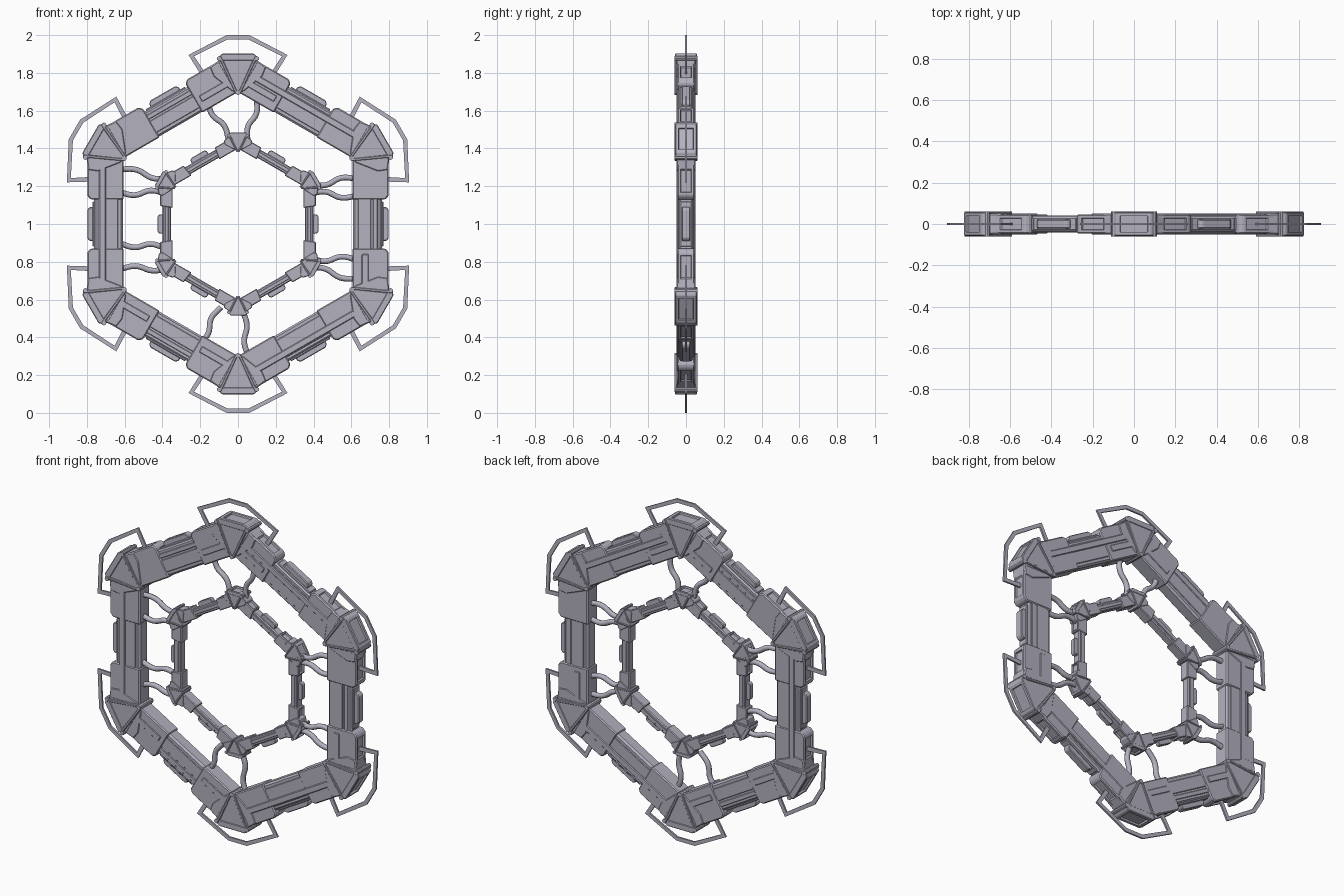
import bpy, bmesh, math
from mathutils import Vector

cube = bpy.data.objects.get("Cube")
if cube:
    bpy.data.objects.remove(cube, do_unlink=True)

CENTRE = Vector((0, 0, 1))
CORNERS = [60 * k for k in range(6)]
SIDES = [a + 30 for a in CORNERS]

metal = bpy.data.materials.new("pale_violet_grey_metal")
metal.use_nodes = True
GREY = (0.45, 0.44, 0.52, 1)
metal.diffuse_color = GREY
metal.node_tree.nodes["Principled BSDF"].inputs["Base Color"].default_value = GREY


def place(name, mesh, angles):
    """Put one shared mesh at several angles round the ring."""
    for n, angle in enumerate(angles):
        ob = bpy.data.objects.new(f"{name}_{n + 1}", mesh)
        ob.location = CENTRE
        ob.rotation_euler.y = math.radians(angle)
        bpy.context.collection.objects.link(ob)


def block(name, outline, depth, angles, bevel=0.0, recess=0.0):
    """Extrude an outline of (tangent, radius) points to +-depth in y."""
    bm = bmesh.new()
    base = bm.faces.new([bm.verts.new((t, -depth, r)) for t, r in outline])
    top = bmesh.ops.extrude_face_region(bm, geom=[base])["geom"]
    moved = [v for v in top if isinstance(v, bmesh.types.BMVert)]
    bmesh.ops.translate(bm, verts=moved, vec=(0, 2 * depth, 0))
    bmesh.ops.recalc_face_normals(bm, faces=bm.faces)
    if bevel:
        bmesh.ops.bevel(bm, geom=bm.edges[:], offset=bevel, segments=1, affect='EDGES')
    if recess:
        bm.normal_update()
        outer = [max(bm.faces, key=lambda f: f.normal.z * f.calc_area())]
        bmesh.ops.inset_individual(bm, faces=outer, thickness=recess)
        bmesh.ops.inset_individual(bm, faces=outer, thickness=0.003, depth=-0.01)
    mesh = bpy.data.meshes.new(name)
    bm.to_mesh(mesh)
    bm.free()
    mesh.materials.append(metal)
    place(name, mesh, angles)


def rect(t0, t1, r0, r1):
    return [(t0, r0), (t1, r0), (t1, r1), (t0, r1)]


def strip(p, q, width):
    """Outline of a thin bar between two points."""
    p, q = Vector(p), Vector(q)
    d = (q - p).normalized() * width / 2
    n = Vector((-d.y, d.x))
    return [p - n, q - n, q + n, p + n]


def mirrored(half):
    return half + [(-t, r) for t, r in reversed(half)]


def disc(t, r, radius, sides=10):
    return [(t + radius * math.cos(math.tau * k / sides),
             r + radius * math.sin(math.tau * k / sides)) for k in range(sides)]


# Outer ring: beams with raised slabs and an outer lug
block("outer_beam", mirrored([(0.355, 0.61), (0.435, 0.762)]), 0.038, SIDES, 0.01)
block("beam_slab", rect(-0.34, 0.34, 0.635, 0.705), 0.042, SIDES, 0.003)
block("beam_rail", rect(-0.34, 0.34, 0.715, 0.74), 0.042, SIDES, 0.003)
block("outer_lug", mirrored([(0.09, 0.74), (0.09, 0.785), (0.075, 0.798)]), 0.022, SIDES, 0.004)
block("lug_foot", rect(-0.12, 0.12, 0.74, 0.77), 0.03, SIDES, 0.004)

# Sleeves at both ends of every beam
for s, end in ((-1, "start"), (1, "finish")):
    sleeve = [(s * 0.13, 0.605), (s * 0.35, 0.605), (s * 0.44, 0.775),
              (s * 0.40, 0.798), (s * 0.15, 0.798), (s * 0.13, 0.78)]
    block(f"{end}_sleeve", sleeve, 0.046, SIDES, 0.006, 0.016)
    block(f"{end}_sleeve_collar", rect(s * 0.335, s * 0.36, 0.602, 0.79), 0.051, SIDES, 0.004)
    block(f"{end}_sleeve_panel", rect(s * 0.16, s * 0.33, 0.655, 0.69), 0.05,
          SIDES[1::2] if s > 0 else SIDES[::3], 0.003)
block("long_cover", rect(-0.3, 0.37, 0.7, 0.735), 0.05, [SIDES[0], SIDES[2], SIDES[4]], 0.004)

# Outer corners: wedge, edge ribs, recessed cap and bolts
block("corner_core", mirrored([(0.03, 0.70), (0.13, 0.78), (0.15, 0.83), (0.09, 0.875)]),
      0.05, CORNERS, 0.006)
block("corner_wedge", mirrored([(0.008, 0.70), (0.09, 0.885)]), 0.055, CORNERS, 0.004)
block("corner_cap", mirrored([(0.102, 0.865), (0.102, 0.885), (0.085, 0.902)]),
      0.058, CORNERS, 0.004, 0.02)
for s, side in ((-1, "right"), (1, "left")):
    block(f"{side}_corner_rib", strip((s * 0.006, 0.69), (s * 0.098, 0.89), 0.014),
          0.06, CORNERS, 0.003)
    block(f"{side}_corner_bolt", disc(s * 0.1, 0.876, 0.012), 0.061, CORNERS)
block("apex_bolt", disc(0, 0.695, 0.012), 0.061, CORNERS)

# Flat guard handles around the corners
outer_edge = mirrored([(0.2, 0.795), (0.262, 0.895), (0.06, 1.0)])
inner_edge = mirrored([(0.178, 0.806), (0.232, 0.888), (0.054, 0.978)])
block("guard_handle", outer_edge + inner_edge[::-1], 0.005, CORNERS)

# Inner ring: beams, sleeves, lugs
block("inner_beam", mirrored([(0.2, 0.355), (0.225, 0.4)]), 0.024, SIDES, 0.005)
block("inner_beam_slab", rect(-0.18, 0.18, 0.368, 0.387), 0.027, SIDES, 0.002)
block("inner_lug", mirrored([(0.05, 0.39), (0.05, 0.418), (0.04, 0.426)]), 0.014, SIDES, 0.003)
for s, end in ((-1, "start"), (1, "finish")):
    block(f"inner_{end}_sleeve", [(s * 0.085, 0.346), (s * 0.195, 0.346), (s * 0.235, 0.412),
                                  (s * 0.095, 0.412)], 0.03, SIDES, 0.004, 0.008)

# Inner corners
block("inner_corner_core", mirrored([(0.015, 0.392), (0.07, 0.42), (0.075, 0.44), (0.04, 0.47)]),
      0.032, CORNERS, 0.003)
block("inner_corner_wedge", mirrored([(0.005, 0.39), (0.045, 0.475)]), 0.036, CORNERS, 0.002)
block("inner_corner_cap", mirrored([(0.05, 0.462), (0.05, 0.472), (0.04, 0.484)]),
      0.038, CORNERS, 0.002, 0.012)
for s, side in ((-1, "right"), (1, "left")):
    block(f"inner_{side}_corner_rib", strip((s * 0.003, 0.382), (s * 0.05, 0.476), 0.009),
          0.04, CORNERS, 0.002)
    block(f"inner_{side}_corner_bolt", disc(s * 0.05, 0.468, 0.008), 0.041, CORNERS)

# Wavy cables joining the rings: inner x, z then outer x, z
CABLES = [(-0.05, 1.45, -0.16, 1.65), (0.05, 1.44, 0.1, 1.66),
          (0.38, 1.21, 0.63, 1.24), (0.38, 1.16, 0.63, 1.15),
          (0.38, 0.82, 0.63, 0.81), (0.37, 0.77, 0.63, 0.71),
          (-0.09, 0.56, -0.21, 0.36), (0.02, 0.55, 0.06, 0.29),
          (-0.38, 0.87, -0.63, 0.9), (-0.36, 0.77, -0.63, 0.76),
          (-0.38, 1.16, -0.63, 1.17), (-0.36, 1.24, -0.63, 1.29)]
for n, (x0, z0, x1, z1) in enumerate(CABLES):
    a, b = Vector((x0, 0, z0)), Vector((x1, 0, z1))
    sway = Vector((a.z - b.z, 0, b.x - a.x)).normalized() * 0.014 * (-1) ** n
    curve = bpy.data.curves.new("cable", 'CURVE')
    curve.dimensions = '3D'
    curve.bevel_depth = 0.015
    curve.bevel_resolution = 2
    curve.resolution_u = 5
    spline = curve.splines.new('BEZIER')
    spline.bezier_points.add(3)
    for k, point in enumerate(spline.bezier_points):
        point.co = a.lerp(b, k / 3) + sway * (0, -1, 1, 0)[k]
        point.handle_left_type = point.handle_right_type = 'AUTO'
    path = bpy.data.objects.new("cable_path", curve)
    bpy.context.collection.objects.link(path)
    mesh = bpy.data.meshes.new_from_object(
        path.evaluated_get(bpy.context.evaluated_depsgraph_get()))
    bpy.data.objects.remove(path, do_unlink=True)
    mesh.materials.clear()
    mesh.materials.append(metal)
    mesh.shade_smooth()
    cable = bpy.data.objects.new(f"cable_{n + 1}", mesh)
    bpy.context.collection.objects.link(cable)
